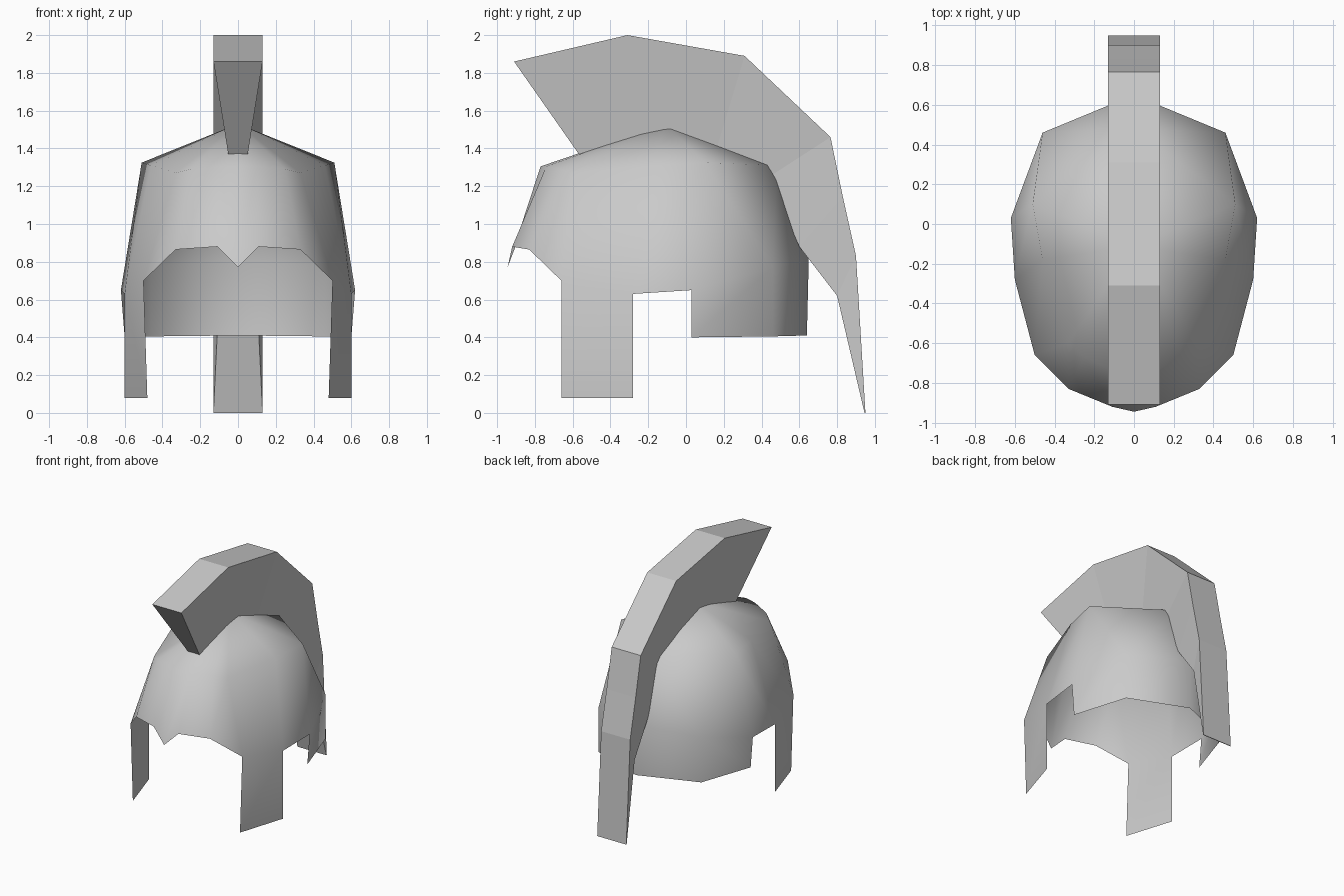
import bpy

if "Cube" in bpy.data.objects:
    bpy.data.objects.remove(bpy.data.objects["Cube"], do_unlink=True)

# One plain metal colour
grey = bpy.data.materials.new("plain_grey")
grey.use_nodes = True
colour = (0.59, 0.59, 0.59, 1)
grey.diffuse_color = colour
grey.node_tree.nodes["Principled BSDF"].inputs["Base Color"].default_value = colour


def make_object(name, verts, faces, smooth):
    mesh = bpy.data.meshes.new(name)
    mesh.from_pydata(verts, [], faces)
    mesh.materials.append(grey)
    mesh.polygons.foreach_set("use_smooth", [smooth] * len(faces))
    mesh.update()
    obj = bpy.data.objects.new(name, mesh)
    bpy.context.collection.objects.link(obj)
    return obj


def build_dome():
    # Half rings, from the middle of the front round to the middle of the back
    brow = [(0, -.945, .77), (.11, -.92, .88), (.33, -.83, .865), (.5, -.66, .7),
            (.6, -.28, .63), (.62, .03, .65), (.46, .46, .77), (0, .65, .82)]
    crown = [(0, -.77, 1.305), (.1, -.74, 1.305), (.25, -.67, 1.29), (.33, -.6, 1.27),
             (.46, -.18, 1.31), (.51, .1, 1.325), (0, .48, 1.31)]
    verts = brow + crown
    first = len(brow)
    faces = [(i, i + 1, first + i + 1, first + i) for i in range(5)]

    # Slanted triangles at the rear corner
    side, rear = first + 5, first + 6
    faces += [(5, 6, side), (6, rear, side), (6, 7, rear)]

    # Top fan
    apex = len(verts)
    verts.append((0, -.11, 1.53))
    faces += [(i, i + 1, apex) for i in range(first, rear)]

    # Cheek guard and neck guard hang from the brow ring
    def hang(columns, ends):
        start = len(verts)
        verts.extend(ends)
        for k in range(len(columns) - 1):
            faces.append((start + k, start + k + 1, columns[k + 1], columns[k]))

    hang((3, 4), [(.48, -.66, .08), (.6, -.28, .08)])
    hang((5, 6, 7), [(.6, .03, .4), (.46, .46, .405), (0, .64, .41)])

    dome = make_object("helmet_shell", verts, faces, True)
    mirror = dome.modifiers.new("mirror", "MIRROR")
    mirror.use_axis[0] = True
    mirror.use_clip = True


def build_crest():
    # Rows of outer (y, z) and inner (y, z, half width)
    half = .13
    rows = [((-.91, 1.86), (-.56, 1.36, .05)),
            ((-.31, 2), (-.2, 1.42, .05)),
            ((.31, 1.89), (.15, 1.36, .05)),
            ((.765, 1.46), (.44, 1.25, .06)),
            ((.83, 1.145), (.6, .88, .08)),
            ((.9, .83), (.8, .62, .1)),
            ((.95, 0), (.945, 0, half))]
    verts, faces = [], []
    for (oy, oz), (iy, iz, w) in rows:
        verts += [(-half, oy, oz), (half, oy, oz), (w, iy, iz), (-w, iy, iz)]
    for r in range(len(rows) - 1):
        a = 4 * r
        for k in range(4):
            n = (k + 1) % 4
            faces.append((a + k, a + n, a + 4 + n, a + 4 + k))
    last = len(verts) - 4
    faces += [(3, 2, 1, 0), (last, last + 1, last + 2, last + 3)]
    make_object("crest", verts, faces, False)


build_dome()
build_crest()
